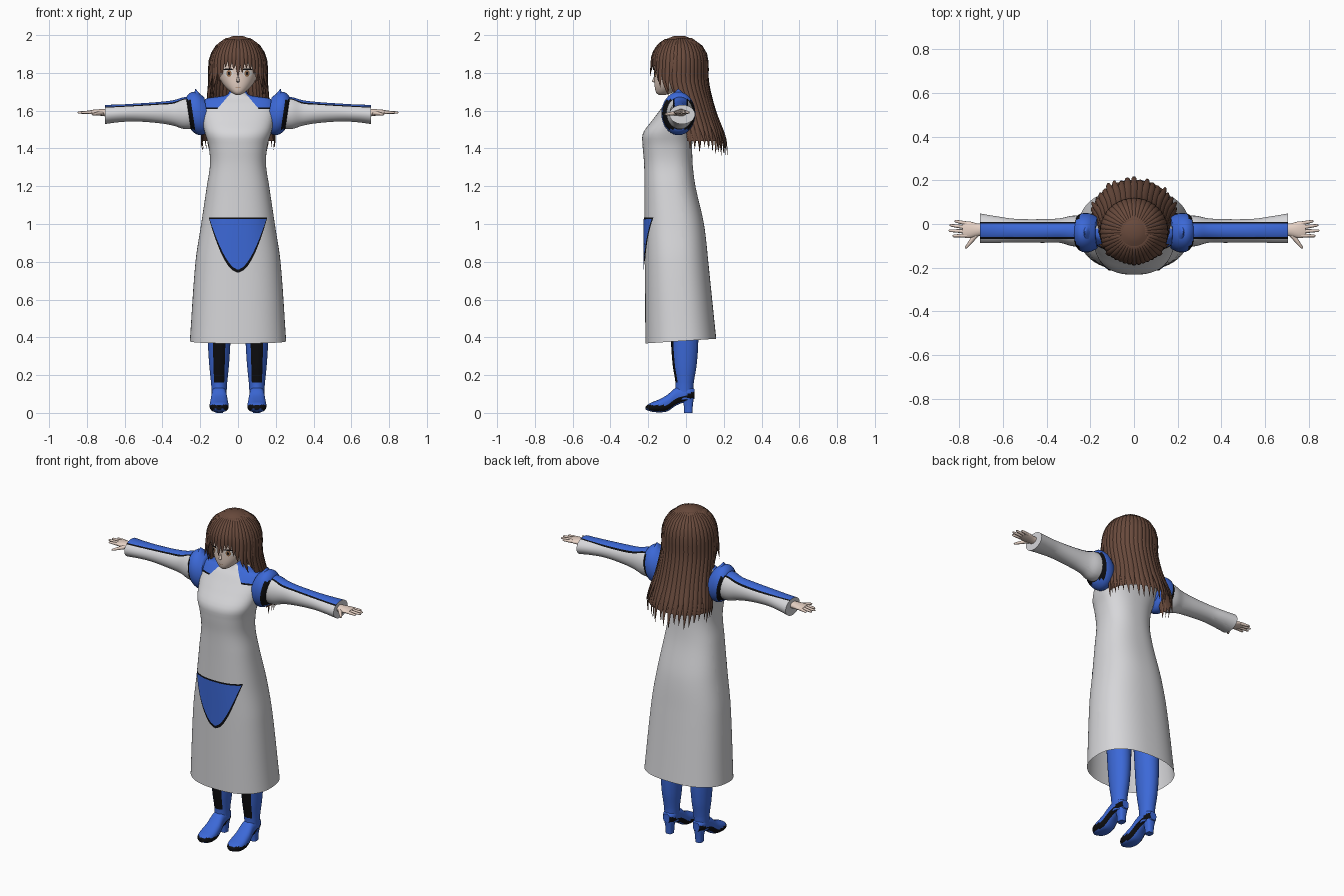
import bpy, bmesh, math, random
from mathutils import Vector

random.seed(4)
cube = bpy.data.objects.get("Cube")
if cube:
    bpy.data.objects.remove(cube, do_unlink=True)


def material(name, r, g, b):
    m = bpy.data.materials.new(name)
    m.use_nodes = True
    m.diffuse_color = (r, g, b, 1)
    node = m.node_tree.nodes["Principled BSDF"]
    node.inputs["Base Color"].default_value = (r, g, b, 1)
    node.inputs["Roughness"].default_value = 0.8
    return m


WHITE = material("white cloth", 0.68, 0.68, 0.70)
BLUE = material("blue cloth", 0.045, 0.14, 0.68)
BLACK = material("black trim", 0.004, 0.004, 0.005)
SKIN = material("pale skin", 0.82, 0.66, 0.57)
HAIR = material("brown hair", 0.14, 0.068, 0.045)
EYE_WHITE = material("eye white", 0.85, 0.83, 0.80)
IRIS = material("amber iris", 0.35, 0.18, 0.09)


def key(keys, t):
    """Smooth interpolation of rows (t, value, value...)."""
    if t <= keys[0][0]:
        return keys[0][1:]
    if t >= keys[-1][0]:
        return keys[-1][1:]
    i = next(k for k in range(len(keys) - 1) if t <= keys[k + 1][0])
    a, b = keys[i], keys[i + 1]
    p, q = keys[max(i - 1, 0)], keys[min(i + 2, len(keys) - 1)]
    h = b[0] - a[0]
    u = (t - a[0]) / h
    out = []
    for c in range(1, len(a)):
        m0 = (b[c] - p[c]) / (b[0] - p[0]) * h
        m1 = (q[c] - a[c]) / (q[0] - a[0]) * h
        out.append((2*u**3 - 3*u*u + 1) * a[c] + (u**3 - 2*u*u + u) * m0
                   + (3*u*u - 2*u**3) * b[c] + (u**3 - u*u) * m1)
    return out


def span(a, b, n):
    return [a + (b - a) * i / (n - 1) for i in range(n)]


def ring(centre, u, v, n=24, power=2.0):
    """Closed superellipse section spanned by u and v."""
    pts = []
    for i in range(n):
        c, s = math.cos(math.tau * i / n), math.sin(math.tau * i / n)
        pts.append(Vector(centre)
                   + Vector(u) * math.copysign(abs(c) ** (2 / power), c)
                   + Vector(v) * math.copysign(abs(s) ** (2 / power), s))
    return pts


def loft(bm, rings, closed=True, caps=(True, True)):
    rows = [[bm.verts.new(p) for p in r] for r in rings]
    n = len(rows[0])
    for a, b in zip(rows, rows[1:]):
        for j in range(n if closed else n - 1):
            k = (j + 1) % n
            bm.faces.new((a[j], a[k], b[k], b[j]))
    if closed:
        for row, wanted in zip((rows[0], rows[-1]), caps):
            if wanted:
                bm.faces.new(row)


def cut(bm, point, normal):
    bmesh.ops.bisect_plane(bm, geom=bm.verts[:] + bm.edges[:] + bm.faces[:],
                           plane_co=point, plane_no=normal)


def finish(name, bm, mats, rule=None, mirror=False, angle=50):
    bmesh.ops.recalc_face_normals(bm, faces=bm.faces[:])
    if rule:
        for f in bm.faces:
            f.material_index = rule(f.calc_center_median())
    me = bpy.data.meshes.new(name)
    bm.to_mesh(me)
    bm.free()
    for m in mats:
        me.materials.append(m)
    me.shade_smooth()
    me.set_sharp_from_angle(angle=math.radians(angle))
    ob = bpy.data.objects.new(name, me)
    bpy.context.collection.objects.link(ob)
    if mirror:
        ob.modifiers.new("mirror", "MIRROR").use_mirror_merge = False
    return ob


def upright(keys, z, n, power, slope=0.0):
    hw, yf, yb = key(keys, z)
    pts = ring((0, (yf + yb) / 2, z), (hw, 0, 0), (0, (yb - yf) / 2, 0), n, power)
    for p in pts:
        p.z += slope * (p.y + 0.03)
    return pts


def front_y(keys, x, z, power):
    hw, yf, yb = key(keys, z)
    f = max(0.0, 1 - min(1, abs(x) / hw) ** power) ** (1 / power)
    return (yf + yb) / 2 - (yb - yf) / 2 * f


def patch(name, mat, keys, power, z0, z1, cx, width, lift, mirror=False):
    """Thin plate following the front of a lofted body."""
    bm = bmesh.new()
    rows = []
    for t in span(0.001, 0.999, 24):
        z, w = z0 + (z1 - z0) * t, width(t)
        rows.append([(x, front_y(keys, x, z, power) - lift, z) for x in span(cx - w, cx + w, 17)])
    loft(bm, rows, closed=False)
    return finish(name, bm, [mat], mirror=mirror)


# Dress: height, half width, front, back
DRESS = [(0.38, 0.255, -0.215, 0.16), (0.8, 0.225, -0.218, 0.118), (1.0, 0.195, -0.22, 0.095),
         (1.2, 0.165, -0.22, 0.05), (1.32, 0.148, -0.222, 0.035), (1.42, 0.157, -0.23, 0.033),
         (1.48, 0.175, -0.228, 0.035), (1.55, 0.19, -0.178, 0.035), (1.6, 0.195, -0.14, 0.03),
         (1.64, 0.188, -0.11, 0.022), (1.665, 0.165, -0.088, 0.012), (1.68, 0.07, -0.08, 0.01),
         (1.705, 0.045, -0.075, 0.012)]
bm = bmesh.new()
levels = span(0.38, 1.55, 60) + span(1.56, 1.705, 30)
loft(bm, [upright(DRESS, z, 72, 2.4, 0.066 * max(0, 1 - (z - 0.38) / 0.3)) for z in levels],
     caps=(False, True))
for z in (1.61, 1.618):
    cut(bm, (0, 0, z), (0, 0, 1))
cut(bm, (0, -0.02, 0), (0, 1, 0))
for s in (1, -1):
    cut(bm, (s * 0.105, 0, 1.615), (s, 0, 0.85))


def yoke(c):
    if c.z < 1.61 or c.y > -0.02 or abs(c.x) - 0.105 + 0.85 * (c.z - 1.615) < 0:
        return 0
    return 2 if c.z < 1.618 else 1


finish("dress", bm, [WHITE, BLUE, BLACK], yoke)

# Pocket with dark edging
patch("pocket_edging", BLACK, DRESS, 2.4, 0.742, 1.034, 0, lambda t: 0.155 * t ** 0.53, 0.003)
patch("pocket", BLUE, DRESS, 2.4, 0.758, 1.026, 0, lambda t: 0.15 * t ** 0.58, 0.006)

# Sleeves: x, centre y, centre z, radius y, radius z
SLEEVE = [(0.19, -0.035, 1.59, 0.07, 0.08), (0.28, -0.032, 1.587, 0.07, 0.085),
          (0.34, -0.03, 1.588, 0.056, 0.068), (0.42, -0.032, 1.59, 0.054, 0.056),
          (0.55, -0.03, 1.59, 0.054, 0.047), (0.64, -0.025, 1.585, 0.062, 0.047),
          (0.705, -0.02, 1.58, 0.068, 0.051)]


def arm_ring(keys, x, tilt=0.0):
    cy, cz, ry, rz = key(keys, x)
    return ring((x, cy, cz), (0, ry, 0), (tilt * rz, 0, rz), 32)


bm = bmesh.new()
loft(bm, [arm_ring(SLEEVE, x) for x in span(0.19, 0.705, 40)])
for y in (-0.068, -0.06, 0.002, 0.01):
    cut(bm, (0, y, 0), (0, 1, 0))


def stripe(c):
    if c.z < 1.6 or c.x > 0.704 or not -0.068 < c.y < 0.01:
        return 0
    return 1 if -0.06 < c.y < 0.002 else 2


finish("sleeves", bm, [WHITE, BLUE, BLACK], stripe, mirror=True)

# Shoulder caps with a dark front edge and a small peak
CAP = [(0.165, -0.04, 1.585, 0.07, 0.085), (0.195, -0.04, 1.585, 0.086, 0.11),
       (0.225, -0.04, 1.585, 0.09, 0.114), (0.25, -0.038, 1.585, 0.083, 0.1),
       (0.262, -0.036, 1.585, 0.07, 0.085)]
bm = bmesh.new()
loft(bm, [arm_ring(CAP, x, 0.15) for x in span(0.165, 0.262, 14)])
loft(bm, [ring((0.215 + 0.01 * t, -0.04, 1.68 + 0.035 * t), (0.02 * (1.05 - t), 0, 0),
               (0, 0.04 * (1.05 - t), 0), 12) for t in span(0, 1, 4)])
finish("shoulder_caps", bm, [BLUE, BLACK],
       lambda c: int(c.x - 0.15 * (c.z - 1.585) > 0.236 and 1.5 < c.z < 1.655), mirror=True)


# Hands
def tube(bm, a, b, ra, rb):
    a, b = Vector(a), Vector(b)
    d = (b - a).normalized()
    u = d.cross(Vector((0, 0, 1))).normalized()
    v = u.cross(d)
    loft(bm, [ring(a.lerp(b, t), u * r, v * r, 8)
              for t, r in ((0, ra), (0.5, (ra + rb) / 2), (0.92, rb), (1, rb * 0.4))])


HAND = [(0.68, -0.025, 1.588, 0.026, 0.02), (0.72, -0.027, 1.59, 0.03, 0.018),
        (0.76, -0.026, 1.592, 0.039, 0.014), (0.785, -0.026, 1.592, 0.034, 0.009)]
bm = bmesh.new()
loft(bm, [arm_ring(HAND, x) for x in span(0.68, 0.785, 8)])
for y0, tip, y1 in ((0.002, 0.822, 0.014), (-0.016, 0.845, -0.005),
                    (-0.034, 0.85, -0.03), (-0.052, 0.832, -0.055)):
    tube(bm, (0.765, y0, 1.592), (tip, y1, 1.59), 0.01, 0.006)
tube(bm, (0.72, -0.045, 1.588), (0.773, -0.112, 1.58), 0.013, 0.006)
finish("hands", bm, [SKIN], mirror=True)

# Boots: shafts run up under the skirt
SHAFT = [(0.07, 0.038, -0.06, 0.04), (0.15, 0.042, -0.055, 0.04), (0.25, 0.052, -0.07, 0.056),
         (0.38, 0.06, -0.08, 0.065), (0.8, 0.075, -0.1, 0.06)]
CX = 0.1
bm = bmesh.new()
loft(bm, [upright(SHAFT, z, 32, 2) for z in span(0.07, 0.8, 34)])
bmesh.ops.translate(bm, verts=bm.verts[:], vec=(CX, 0, 0))
for s in (1, -1):
    cut(bm, (CX + s * 0.027, 0, 0.16), (1, 0, -s * 0.03))
cut(bm, (0, 0, 0.16), (0, 0, 1))
finish("boot_shafts", bm, [BLUE, BLACK],
       lambda c: int(c.z > 0.16 and c.y < -0.02 and abs(c.x - CX) < 0.027 + 0.03 * (c.z - 0.16)),
       mirror=True)

# Feet: y, half width, underside, top
FOOT = [(-0.214, 0.014, 0.018, 0.034), (-0.19, 0.04, 0.008, 0.052), (-0.15, 0.05, 0.003, 0.068),
        (-0.1, 0.047, 0.008, 0.095), (-0.05, 0.04, 0.04, 0.135), (0.02, 0.038, 0.066, 0.14),
        (0.046, 0.022, 0.075, 0.125)]
bm = bmesh.new()
for y in span(-0.214, 0.046, 28):
    pass
sections = []
for y in span(-0.214, 0.046, 28):
    w, lo, hi = key(FOOT, y)
    sections.append(ring((CX, y, (lo + hi) / 2), (w, 0, 0), (0, 0, (hi - lo) / 2), 40, 2.5))
loft(bm, sections)


def welt(c):
    w, lo, hi = key(FOOT, c.y)
    return int(0.007 < c.z - lo < 0.036 and (abs(c.x - CX) > 0.6 * w or c.y < -0.2))


finish("boot_feet", bm, [BLUE, BLACK], welt, mirror=True)
bm = bmesh.new()
loft(bm, [ring((CX, y, z), (w, 0, 0), (0, d, 0), 20, 3)
          for z, y, w, d in ((0, 0.012, 0.02, 0.022), (0.04, 0.012, 0.022, 0.024), (0.09, 0.01, 0.031, 0.033))])
finish("boot_heels", bm, [BLUE], mirror=True)

# Head and face
HEAD = [(1.683, 0.012, -0.145, -0.11), (1.695, 0.034, -0.158, -0.07), (1.73, 0.072, -0.166, 0.0),
        (1.78, 0.102, -0.168, 0.06), (1.85, 0.118, -0.168, 0.085), (1.92, 0.105, -0.14, 0.07),
        (1.96, 0.06, -0.09, 0.02)]
bm = bmesh.new()
loft(bm, [upright(HEAD, z, 40, 2.2) for z in span(1.683, 1.96, 28)])
loft(bm, [ring((0, -0.035, z), (0.038, 0, 0), (0, 0.036, 0)) for z in (1.66, 1.76)])
loft(bm, [ring((0, -0.165 - d, z), (w, 0, 0), (0, w, 0), 8)
          for z, d, w in ((1.748, 0, 0.003), (1.756, 0.007, 0.009), (1.77, 0.002, 0.006), (1.79, 0, 0.002))])
finish("head", bm, [SKIN])


def oval(w):
    return lambda t: w * math.sqrt(max(0, 1 - (2 * t - 1) ** 2)) + 0.0005


patch("eyes", EYE_WHITE, HEAD, 2.2, 1.778, 1.818, 0.05, oval(0.025), 0.002, True)
patch("irises", IRIS, HEAD, 2.2, 1.779, 1.815, 0.048, oval(0.013), 0.004, True)
patch("pupils", BLACK, HEAD, 2.2, 1.789, 1.806, 0.048, oval(0.005), 0.006, True)
patch("lashes", BLACK, HEAD, 2.2, 1.814, 1.822, 0.051, lambda t: 0.03 - 0.012 * t, 0.005, True)
patch("mouth", IRIS, HEAD, 2.2, 1.719, 1.722, 0, oval(0.016), 0.002)

# Hair envelope: height, half width, centre y, depth
MANE = [(1.35, 0.185, 0.045, 0.165), (1.45, 0.197, 0.045, 0.16), (1.6, 0.166, 0.01, 0.14),
        (1.75, 0.15, -0.035, 0.148), (1.85, 0.148, -0.035, 0.146), (1.9, 0.136, -0.035, 0.138),
        (1.95, 0.105, -0.035, 0.108), (1.98, 0.066, -0.035, 0.068), (1.994, 0.028, -0.035, 0.03)]


def mane(a, z, k=1.0):
    rx, cy, ry = key(MANE, z)
    return Vector((math.sin(a) * rx * k, cy + math.cos(a) * ry * k, z))


bm = bmesh.new()
loft(bm, [[mane(a, z, 0.98) for a in span(0, math.tau * 47 / 48, 48)]
          for z in span(1.87, 1.98, 14) + [1.988, 1.995]], caps=(False, True))
loft(bm, [[mane(math.radians(a), z, 0.97) for a in span(-105, 105, 40)]
          for z in span(1.44, 1.88, 20)], closed=False)
finish("hair_base", bm, [HAIR])


def lock(bm, degrees, z0, z1, half, flick=0.0, thick=0.009):
    a = math.radians(degrees)
    out = Vector((math.sin(a), math.cos(a), 0))
    side = Vector((math.cos(a), -math.sin(a), 0))
    rings = []
    for t in span(0, 1, 16):
        z = z0 + (z1 - z0) * t
        fade = 1.02 - t ** 4
        wide = half * min(1.25, key(MANE, z)[0] / 0.15) * fade
        rings.append(ring(mane(a, z) + out * flick * t ** 4, side * wide, out * thick * fade, 8))
    loft(bm, rings)


# Long back hair, side locks and fringe
bm = bmesh.new()
for i in range(23):
    d = -99 + 9 * i
    lock(bm, d, 1.985, 1.345 + 0.05 * abs(d) / 99 + random.uniform(-0.01, 0.03), 0.018,
         random.uniform(-0.01, 0.012))
finish("back_hair", bm, [HAIR])
bm = bmesh.new()
for s in (1, -1):
    for d, z, flick in ((106, 1.66, 0.0), (114, 1.7, 0.025), (122, 1.675, 0.0), (130, 1.72, 0.02), (138, 1.75, 0.0)):
        lock(bm, s * d, 1.98, z, 0.017, flick)
finish("side_hair", bm, [HAIR])
bm = bmesh.new()
for i, z in enumerate((1.79, 1.815, 1.825, 1.80, 1.78, 1.82, 1.815, 1.83, 1.785)):
    lock(bm, 146 + 8.5 * i, 1.98, z, 0.016, 0.004, 0.007)
finish("fringe", bm, [HAIR])
